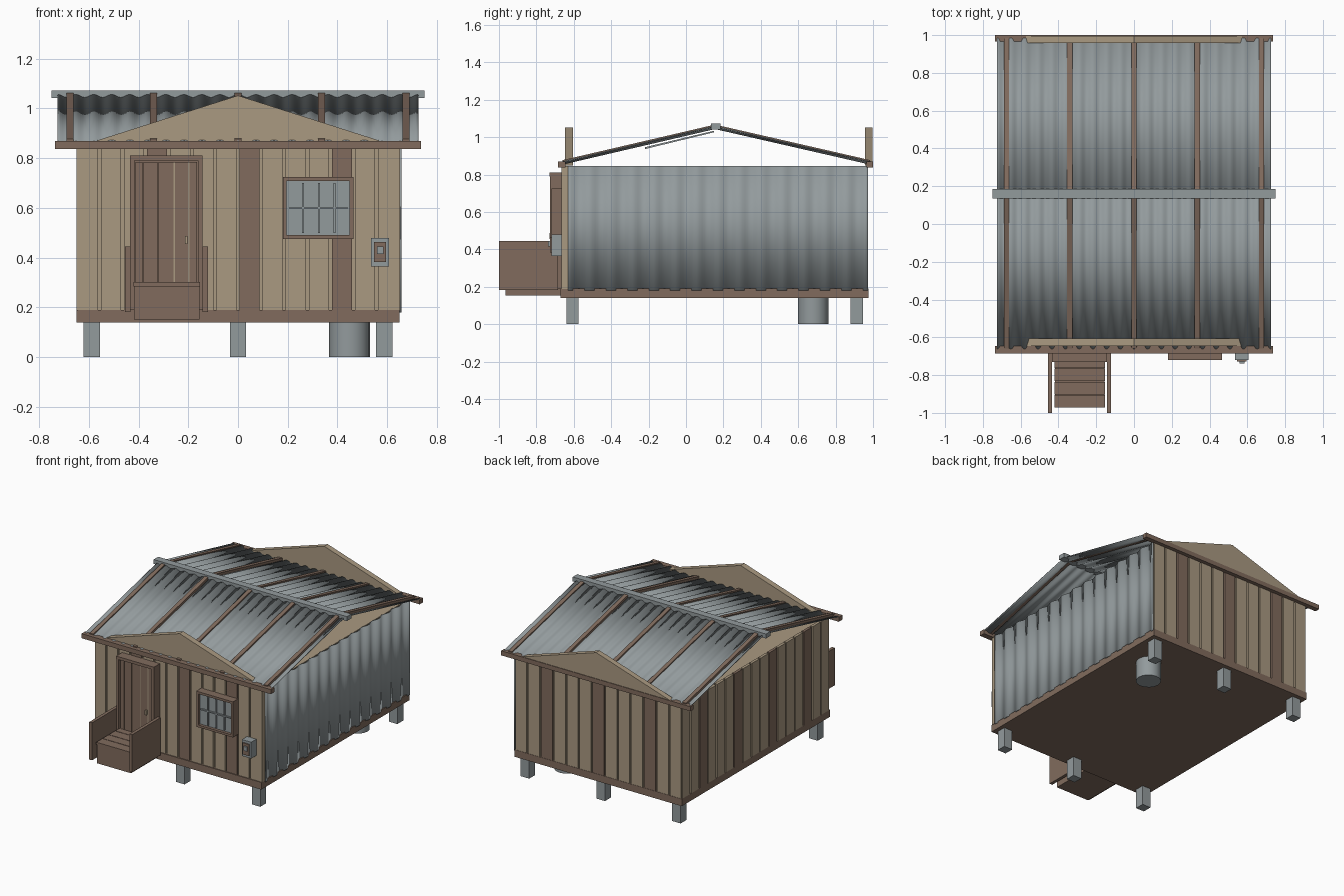
import bpy, math

if "Cube" in bpy.data.objects:
    bpy.data.objects.remove(bpy.data.objects["Cube"])

def material(name, rgb):
    m = bpy.data.materials.new(name)
    m.diffuse_color = (*rgb, 1)
    m.use_nodes = True
    m.node_tree.nodes["Principled BSDF"].inputs["Base Color"].default_value = m.diffuse_color
    return m

TAN = material("tan_wood", (0.40, 0.32, 0.22))
BROWN = material("brown_wood", (0.22, 0.148, 0.11))
GREY = material("grey_metal", (0.29, 0.325, 0.335))

def mesh_object(name, verts, faces, mat):
    me = bpy.data.meshes.new(name)
    me.from_pydata(verts, [], faces)
    me.materials.append(mat)
    ob = bpy.data.objects.new(name, me)
    bpy.context.collection.objects.link(ob)
    return ob

def prism(name, pts, axis, a, b, mat):
    """Extrude a 2D outline along x (outline is y,z) or along y (outline is x,z)."""
    n = len(pts)
    put = (lambda p, t: (t, p[0], p[1])) if axis == "x" else (lambda p, t: (p[0], t, p[1]))
    verts = [put(p, t) for t in (a, b) for p in pts]
    faces = [tuple(range(n))[::-1], tuple(range(n, 2 * n))]
    faces += [(i, (i + 1) % n, (i + 1) % n + n, i + n) for i in range(n)]
    if axis == "y":
        faces = [f[::-1] for f in faces]
    return mesh_object(name, verts, faces, mat)

def box(name, x0, x1, y0, y1, z0, z1, mat):
    return prism(name, [(y0, z0), (y1, z0), (y1, z1), (y0, z1)], "x", x0, x1, mat)

def corrugated(name, start, end, periods, amp, place, thick):
    """Wavy sheet; place(s, wave, end_index) returns a point on either long edge."""
    n = periods * 8
    verts = []
    for i in range(n + 1):
        s = start + (end - start) * i / n
        w = amp * math.cos(2 * math.pi * i / 8)
        verts += [place(s, w, 0), place(s, w, 1)]
    faces = [(2 * i, 2 * i + 2, 2 * i + 3, 2 * i + 1) for i in range(n)]
    ob = mesh_object(name, verts, faces, GREY)
    mod = ob.modifiers.new("thickness", "SOLIDIFY")
    mod.thickness = thick
    mod.offset = 0
    for p in ob.data.polygons:
        p.use_smooth = True
    bpy.context.view_layer.objects.active = ob
    ob.select_set(True)
    bpy.ops.object.shade_smooth_by_angle(angle=math.radians(35))
    ob.select_set(False)

# Base beam and wall core
box("floor_base", -0.65, 0.65, -0.67, 0.975, 0.14, 0.19, BROWN)
box("wall_core", -0.64, 0.635, -0.652, 0.962, 0.19, 0.84, TAN)

# Vertical wall planks, every fourth one brown
GAP = 0.006
def planks(name, count, first, start, step, place):
    for i in range(count):
        a, b = start + step * i, start + step * (i + 1)
        lo, hi = min(a, b) + GAP, max(a, b) - GAP
        mat = BROWN if i % 4 == first else TAN
        box(f"{name}_{i}", *place(lo, hi), 0.188, 0.845, mat)

planks("front_plank", 14, 3, -0.65, 1.3 / 14, lambda a, b: (a, b, -0.664, -0.645))
planks("back_plank", 13, 2, 0.65, -0.1, lambda a, b: (a, b, 0.955, 0.973))
planks("left_plank", 17, 2, 0.972, -1.636 / 17, lambda a, b: (-0.65, -0.63, a, b))
box("front_corner_post", 0.62, 0.652, -0.665, -0.63, 0.188, 0.845, TAN)

# Corrugated right wall
corrugated("right_metal_wall", -0.63, 0.972, 14, 0.008,
           lambda s, w, e: (0.646 + w, s, (0.18, 0.845)[e]), 0.006)

# Roof slopes with battens, ridge cap and loose patch
RIDGE, EAVE = (0.155, 1.052), 0.862
for side, y_end in (("front", -0.66), ("back", 0.985)):
    corrugated(f"{side}_roof_sheet", -0.725, 0.725, 20, 0.006,
               lambda s, w, e, y=y_end: (s, (RIDGE[0], y)[e], (RIDGE[1], EAVE)[e] + w), 0.006)
    for k, x in enumerate((-0.675, -0.34, 0.0, 0.335, 0.675)):
        outline = [(RIDGE[0], RIDGE[1] - 0.008), (y_end, EAVE - 0.008),
                   (y_end, EAVE + 0.015), (RIDGE[0], RIDGE[1] + 0.015)]
        if side == "back":
            outline.reverse()
        prism(f"{side}_roof_batten_{k}", outline[::-1], "x", x - 0.014, x + 0.014, BROWN)
box("ridge_cap", -0.75, 0.75, 0.135, 0.185, 1.042, 1.073, GREY)
prism("roof_patch", [(-0.22, 0.936), (0.15, 1.026), (0.15, 1.034), (-0.22, 0.946)],
      "x", -0.41, -0.21, GREY)

# Eave boards and gables
for side, y0, y1, g0, g1 in (("front", -0.685, -0.645, -0.647, -0.605),
                             ("back", 0.965, 1.0, 0.957, 0.996)):
    box(f"{side}_eave_board", -0.735, 0.735, y0, y1, 0.838, 0.87, BROWN)
    prism(f"{side}_gable", [(-0.64, 0.848), (0.64, 0.848), (0, 1.052)], "y", g0, g1, TAN)

# Door: frame, boards, narrow light gaps, handle
box("door_backing", -0.42, -0.16, -0.705, -0.66, 0.19, 0.79, BROWN)
for k, x in enumerate((-0.435, -0.16)):
    box(f"door_jamb_{k}", x, x + 0.018, -0.728, -0.66, 0.19, 0.79, BROWN)
box("door_lintel", -0.435, -0.142, -0.73, -0.66, 0.79, 0.81, BROWN)
edges = (-0.414, -0.382, -0.322, -0.257, -0.198, -0.163)
for k in range(5):
    box(f"door_board_{k}", edges[k] + 0.002, edges[k + 1] - 0.002, -0.716, -0.70, 0.2, 0.785, BROWN)
for k, x in enumerate((-0.257, -0.198)):
    box(f"door_gap_{k}", x - 0.003, x + 0.003, -0.7165, -0.70, 0.3, 0.785, TAN)
box("door_handle", -0.214, -0.203, -0.73, -0.71, 0.455, 0.487, TAN)

# Entry step with boarded top and two side panels
box("step_box", -0.418, -0.155, -0.965, -0.67, 0.152, 0.29, BROWN)
for k in range(4):
    y = -0.972 + 0.07 * k
    box(f"step_board_{k}", -0.42, -0.153, y, y + 0.066, 0.285, 0.302, BROWN)
for k, x in enumerate((-0.455, -0.143)):
    box(f"step_side_panel_{k}", x, x + 0.022, -1.0, -0.685, 0.182, 0.445, BROWN)

# Window: frame, pane, glazing bars
box("window_pane", 0.19, 0.455, -0.70, -0.66, 0.485, 0.715, GREY)
for k, x in enumerate((0.18, 0.449)):
    box(f"window_side_{k}", x, x + 0.016, -0.72, -0.66, 0.475, 0.725, BROWN)
for k, z in enumerate((0.475, 0.709)):
    box(f"window_rail_{k}", 0.196, 0.449, -0.72, -0.66, z, z + 0.016, BROWN)
for k, x in enumerate((0.262, 0.325, 0.388)):
    box(f"window_bar_{k}", x - 0.004, x + 0.004, -0.711, -0.695, 0.5, 0.7, GREY)
box("window_cross_bar", 0.207, 0.44, -0.712, -0.695, 0.596, 0.604, GREY)

# Meter box on the front wall
box("meter_box", 0.535, 0.607, -0.72, -0.66, 0.365, 0.48, GREY)
box("meter_panel", 0.546, 0.595, -0.728, -0.715, 0.382, 0.463, BROWN)
box("meter_dial", 0.558, 0.585, -0.738, -0.72, 0.415, 0.445, GREY)

# Foundation piers
for row, y in enumerate((-0.607, 0.913)):
    for k, x in enumerate((-0.588, 0.0, 0.588)):
        box(f"pier_{row}_{k}", x - 0.033, x + 0.033, y - 0.033, y + 0.033, 0, 0.145, GREY)

# Barrel under the floor
bpy.ops.mesh.primitive_cylinder_add(vertices=16, radius=0.082, depth=0.14, location=(0.448, 0.68, 0.07))
barrel = bpy.context.object
barrel.name = "barrel"
barrel.data.materials.append(GREY)
bpy.ops.object.shade_smooth_by_angle(angle=math.radians(30))
